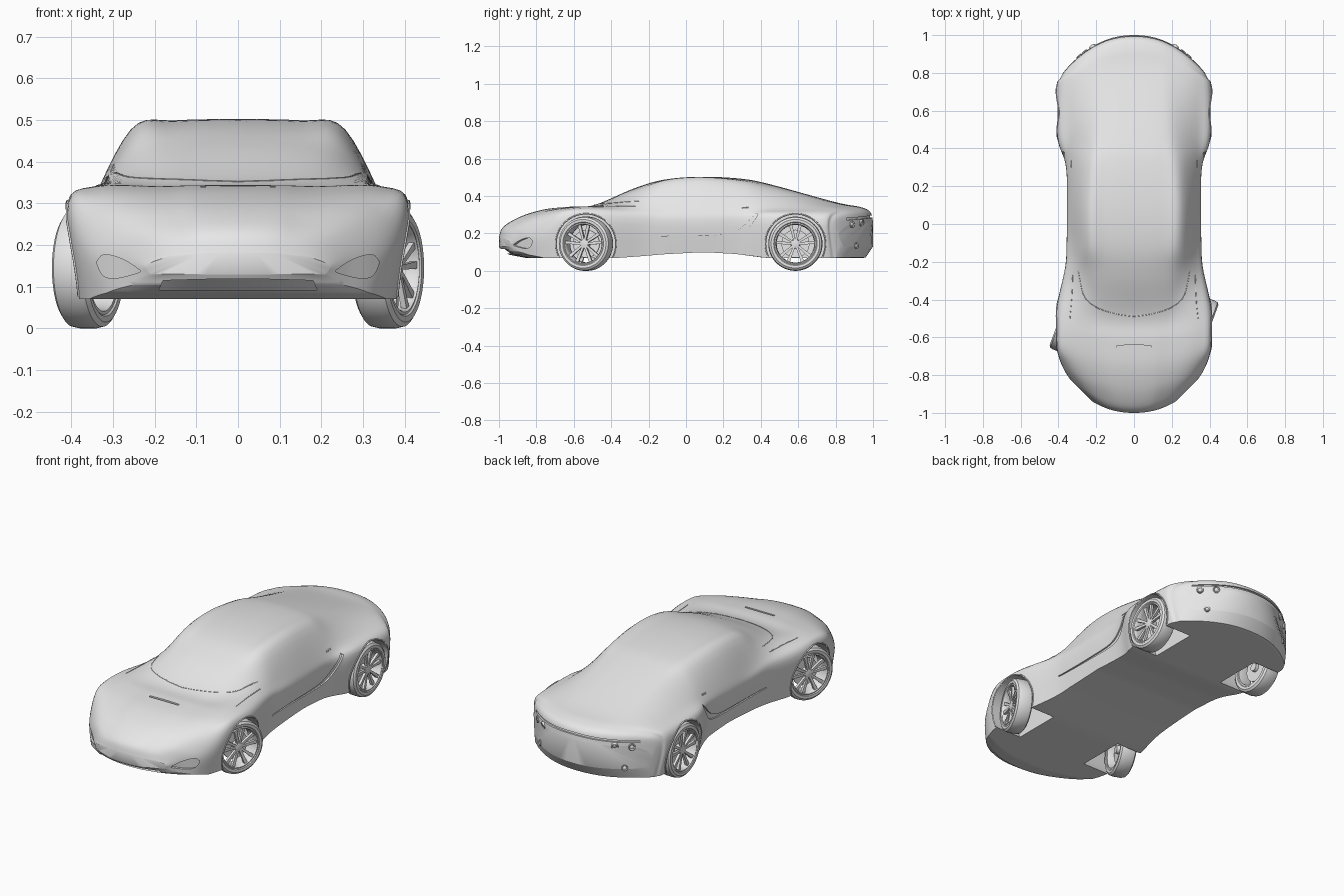
import bpy, bmesh, math
from mathutils import Vector, Matrix
from mathutils.bvhtree import BVHTree

if "Cube" in bpy.data.objects:
    bpy.data.objects.remove(bpy.data.objects["Cube"])

paint = bpy.data.materials.new("plain_grey")
paint.use_nodes = True
paint.diffuse_color = (0.8, 0.8, 0.8, 1)
paint.node_tree.nodes["Principled BSDF"].inputs["Base Color"].default_value = (0.8, 0.8, 0.8, 1)


def link(name, data):
    ob = bpy.data.objects.new(name, data)
    bpy.context.scene.collection.objects.link(ob)
    return ob


def make(name, bm):
    bmesh.ops.recalc_face_normals(bm, faces=bm.faces)
    me = bpy.data.meshes.new(name)
    bm.to_mesh(me)
    me.materials.append(paint)
    return link(name, me)


def smooth(ob, angle=35):
    bpy.ops.object.select_all(action='DESELECT')
    ob.select_set(True)
    bpy.context.view_layer.objects.active = ob
    bpy.ops.object.shade_smooth_by_angle(angle=math.radians(angle))


def sample(pts, count):
    """Evenly sampled smooth spline through tuples of any length."""
    out, last = [], len(pts) - 1
    for k in range(count):
        t = k * last / (count - 1)
        i = min(int(t), last - 1)
        f = t - i
        a, b, c, d = (pts[max(0, min(last, i + o))] for o in (-1, 0, 1, 2))
        out.append(tuple(q + 0.5 * f * (r - p + f * (2 * p - 5 * q + 4 * r - s + f * (3 * (q - r) + s - p)))
                         for p, q, r, s in zip(a, b, c, d)))
    return out


# Body stations: y, sweep of the sides, top z, then x/z of roof edge, belt and widest point
STATIONS = [
    (-1.0, .06, .18, .12, .175, .18, .168, .22, .15),
    (-.985, .09, .225, .13, .215, .21, .20, .265, .165),
    (-.94, .115, .262, .15, .25, .26, .235, .335, .18),
    (-.86, .11, .30, .16, .293, .31, .28, .38, .22),
    (-.75, .08, .33, .17, .325, .33, .32, .405, .28),
    (-.62, .04, .343, .18, .34, .34, .338, .41, .295),
    (-.49, .05, .352, .20, .348, .335, .343, .408, .29),
    (-.28, .05, .44, .235, .415, .33, .34, .365, .27),
    (-.12, .02, .487, .245, .47, .33, .335, .357, .26),
    (.08, 0, .503, .25, .485, .335, .335, .355, .25),
    (.30, 0, .492, .24, .465, .335, .335, .36, .26),
    (.46, 0, .46, .22, .43, .34, .335, .405, .28),
    (.80, -.08, .367, .20, .36, .335, .33, .41, .27),
    (.93, -.16, .342, .20, .335, .32, .315, .39, .26),
    (.985, -.185, .315, .19, .31, .31, .295, .375, .25),
    (1.0, -.18, .26, .18, .255, .29, .25, .36, .2),
]
FLOOR = [(-1, .13), (-.985, .105), (-.94, .085), (-.86, .07), (-.4, .07), (-.15, .088),
         (.1, .1), (.27, .09), (.42, .07), (.96, .07), (1, .13)]


def floor_z(y):
    for (a, p), (b, q) in zip(FLOOR, FLOOR[1:]):
        if y <= b:
            return p + (q - p) * max(0, (y - a) / (b - a))
    return FLOOR[-1][1]


# Body shell
UP, N = 24, 32
bm = bmesh.new()
rings = []
for y, bow, zt, wr, zr, wb, zb, wm, zm in sample(STATIONS, 106):
    zs, ws = floor_z(y), wm * .94
    half = sample([(0, zt), (wr * .6, zt - .2 * (zt - zr)), (wr, zr), (wb, zb), (wm, zm), (ws, zs)], UP + 1)
    half += [(ws * (1 - k / (N - UP)), zs) for k in range(1, N - UP + 1)]
    full = half + [(-x, z) for x, z in half[-2:0:-1]]
    rings.append([bm.verts.new((x, y + bow * abs(x / wm) ** 2.2, z)) for x, z in full])
M = 2 * N
for a, b in zip(rings, rings[1:]):
    for j in range(M):
        bm.faces.new((a[j], a[(j + 1) % M], b[(j + 1) % M], b[j]))
for ring in (rings[0], rings[-1]):
    for side in (1, -1):
        for j in range(N // 2):
            ids = dict.fromkeys((side * i) % M for i in (j, j + 1, N - j - 1, N - j))
            bm.faces.new([ring[i] for i in ids])
body = make("body_shell", bm)
tree = BVHTree.FromObject(body, bpy.context.evaluated_depsgraph_get())


def on_body(view, p, s=1):
    """Project a 2D point on the body; returns the hit and the ray direction."""
    u, v = p
    origin, ray = {"front": ((s * u, -2, v), (0, 1, 0)), "back": ((s * u, 2, v), (0, -1, 0)),
                   "side": ((s * 2, u, v), (-s, 0, 0)), "top": ((s * u, v, 2), (0, 0, -1))}[view]
    hit, normal, _, _ = tree.ray_cast(Vector(origin), Vector(ray))
    return hit, normal, Vector(ray)


cut = bmesh.new()


def pocket(view, upper, lower, depth, s=1, count=17):
    """Cutter strip between two outlines that follows the body surface."""
    cols = []
    for p, q in zip(sample(upper, count), sample(lower, count)):
        hits = [on_body(view, p, s), on_body(view, q, s)]
        if all(h[0] for h in hits):
            (a, _, r), (b, _, _) = hits
            cols.append([cut.verts.new(c) for c in (a + r * depth, b + r * depth, b - r * .04, a - r * .04)])
    for a, b in zip(cols, cols[1:]):
        for j in range(4):
            cut.faces.new((a[j], a[(j + 1) % 4], b[(j + 1) % 4], b[j]))
    cut.faces.new(cols[0])
    cut.faces.new(cols[-1])


# Recesses: wheel wells, headlamps, side vents, grille, bonnet slot, tail strip
FRONT, REAR, HUB = -.535, .585, .145
for s in (1, -1):
    for y in (FRONT, REAR):
        bmesh.ops.create_cone(cut, cap_ends=True, segments=64, radius1=.157, radius2=.157, depth=.4,
                              matrix=Matrix.Translation((s * .42, y, HUB)) @ Matrix.Rotation(math.pi / 2, 4, 'Y'))
    pocket("front", [(.235, .139), (.265, .16), (.30, .174), (.325, .176), (.338, .162)],
           [(.236, .135), (.265, .126), (.30, .12), (.325, .128), (.339, .156)], .014, s)
    pocket("side", [(-.2, .184), (.05, .187), (.2, .193), (.27, .215), (.33, .26), (.375, .31)],
           [(-.2, .178), (.05, .177), (.22, .178), (.3, .2), (.35, .25), (.385, .30)], .008, s)
pocket("front", [(-.18, .115), (0, .119), (.18, .115)], [(-.19, .092), (0, .092), (.19, .092)], .02)
pocket("top", [(-.09, -.643), (0, -.641), (.09, -.643)], [(-.09, -.654), (0, -.654), (.09, -.654)], .008)
pocket("back", [(-.32, .282), (0, .297), (.32, .282)], [(-.32, .272), (0, .285), (.32, .272)], .01, count=25)
cutter = make("recess_cutter", cut)
cutter.hide_render = True

mod = body.modifiers.new("recesses", 'BOOLEAN')
mod.operation, mod.solver, mod.object = 'DIFFERENCE', 'EXACT', cutter
bpy.context.view_layer.objects.active = body
bpy.ops.object.modifier_apply(modifier=mod.name)
bpy.data.objects.remove(cutter)
smooth(body, 32)


def trim(name, view, pts, s=1, radius=.003, count=24):
    """Thin raised line lying on the body."""
    hits = [h[0] for h in (on_body(view, p, s) for p in sample(pts, count)) if h[0]]
    cu = bpy.data.curves.new(name, 'CURVE')
    cu.dimensions, cu.bevel_depth, cu.bevel_resolution, cu.use_fill_caps = '3D', radius, 1, True
    sp = cu.splines.new('POLY')
    sp.points.add(len(hits) - 1)
    for p, h in zip(sp.points, hits):
        p.co = (*h, 1)
    cu.materials.append(paint)
    link(name, cu)


def lathe(name, profile, segments=48, closed=True):
    """Revolve (x, radius) points about the x axis."""
    bm = bmesh.new()
    cols = [[bm.verts.new((x, r * math.cos(a), r * math.sin(a))) for x, r in profile]
            for a in (2 * math.pi * k / segments for k in range(segments))]
    n = len(profile)
    for k in range(segments):
        a, b = cols[k], cols[(k + 1) % segments]
        for j in range(n if closed else n - 1):
            bm.faces.new((a[j], a[(j + 1) % n], b[(j + 1) % n], b[j]))
    if not closed:
        bm.faces.new([c[0] for c in cols])
        bm.faces.new([c[-1] for c in cols])
    ob = make(name, bm)
    smooth(ob)
    return ob


# Arch lips, window base line, belt line and door handle
for s, side in ((1, "left"), (-1, "right")):
    for y, end in ((FRONT, "front"), (REAR, "rear")):
        arc = [(y + .16 * math.cos(a), HUB + .16 * math.sin(a))
               for a in (math.radians(-25 + 230 * k / 30) for k in range(31))]
        trim(f"{end}_arch_lip_{side}", "side", arc, s, .004, 48)
    trim(f"belt_line_{side}", "side", [(-.5, .342), (-.4, .344), (-.27, .346)], s, .002)
    trim(f"door_handle_{side}", "side", [(.3, .338), (.335, .34)], s, .004, 5)
    trim(f"windscreen_edge_{side}", "top",
         [(0, -.49), (.1, -.475), (.2, -.44), (.265, -.38), (.295, -.25)], s, .002)

    # Round tail lamps and low reflectors set on the rear surface
    for k, (x, z, r) in enumerate([(.29, .25, .018), (.22, .255, .018), (.26, .135, .016)]):
        hit, normal, _ = on_body("back", (x, z), s)
        lamp = lathe(f"rear_lamp_{side}_{k + 1}",
                     [(-.01, r), (.003, r), (.005, r * .9), (.003, r * .7), (0.001, r * .6), (.004, r * .2)], 24, False)
        lamp.matrix_world = Matrix.Translation(hit) @ normal.to_track_quat('X', 'Z').to_matrix().to_4x4()

# Wheel parts, outer face towards +x
tyre = lathe("tyre", [(-.036, .108), (-.044, .116), (-.045, .13), (-.037, .141), (-.02, .145), (.02, .145),
                      (.037, .141), (.045, .13), (.044, .116), (.036, .108)], 64)
rim = lathe("rim", [(-.04, .104), (-.04, .112), (.04, .112), (.042, .106), (.036, .102), (.02, .1), (-.02, .1)], 64)
disc = lathe("brake_disc", [(-.012, .02), (-.012, .075), (-.004, .075), (-.004, .02)], 40, False)
hub = lathe("hub", [(-.03, .022), (.026, .026), (.031, .022), (.033, .012)], 24, False)
bm = bmesh.new()
for k in range(10):
    # Spokes grouped in close pairs
    ang = 2 * math.pi * (k // 2) / 5 + (1 if k % 2 else -1) * math.radians(14)
    vs = bmesh.ops.create_cube(bm, size=1)["verts"]
    for v in vs:
        outer = v.co.z > 0
        v.co = (.024 + v.co.x * .014 + (.006 if outer else 0), v.co.y * (.018 if outer else .011), .105 if outer else .018)
    bmesh.ops.rotate(bm, verts=vs, cent=(0, 0, 0), matrix=Matrix.Rotation(ang, 3, 'X'))
spokes = make("spokes", bm)

# Four wheels, the front pair steered to the right
parts = (tyre, rim, disc, hub, spokes)
for s, side in ((1, "left"), (-1, "right")):
    for y, end, steer in ((FRONT, "front", -20), (REAR, "rear", 0)):
        for part in parts:
            ob = link(f"{end}_{side}_{part.name}", part.data)
            ob.location = (s * .36, y, HUB)
            ob.rotation_euler.z = math.radians(steer) + (0 if s > 0 else math.pi)
for part in parts:
    bpy.data.objects.remove(part)
